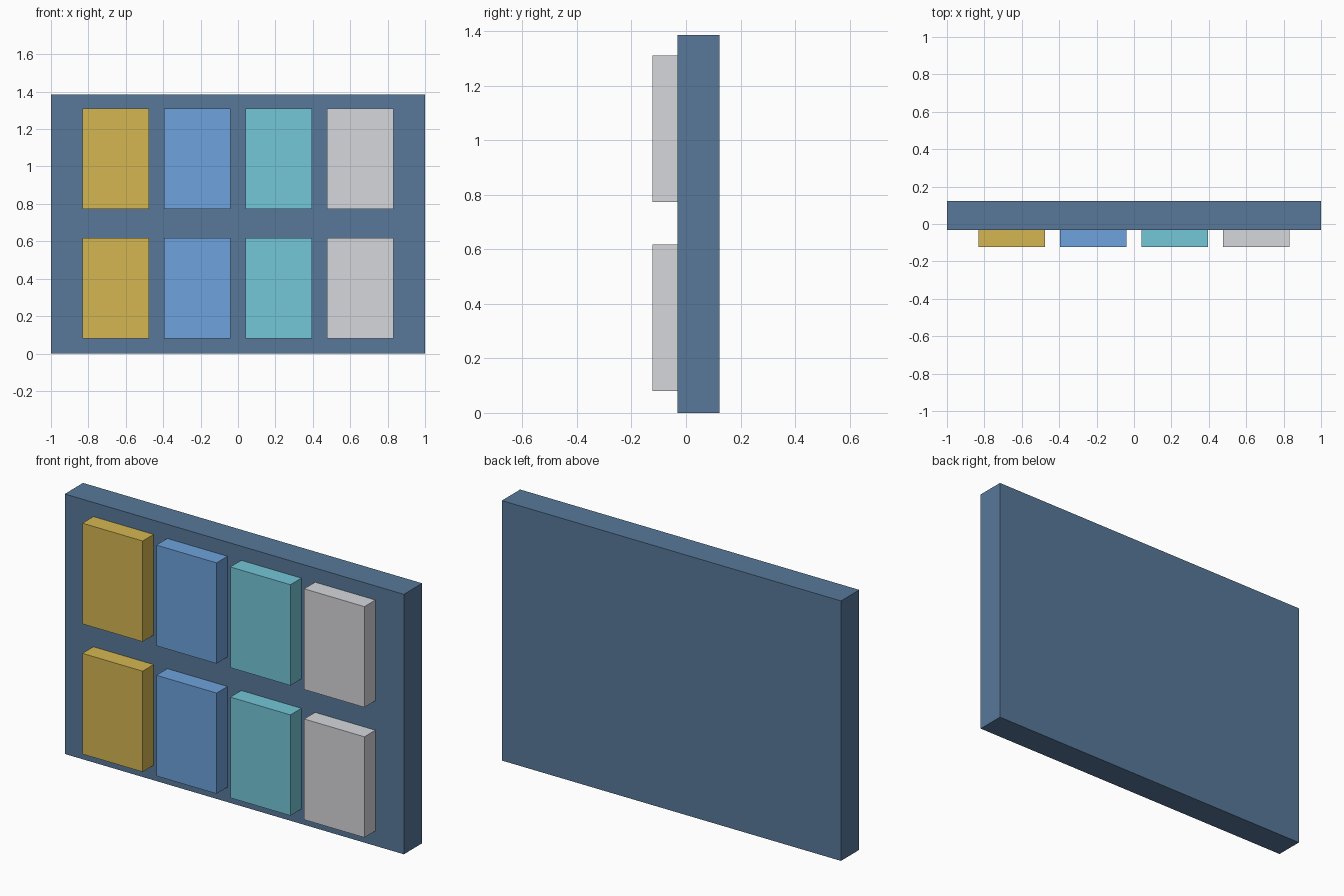
import bpy

if "Cube" in bpy.data.objects:
    bpy.data.objects.remove(bpy.data.objects["Cube"])


def material(name, rgb):
    mat = bpy.data.materials.new(name)
    mat.diffuse_color = (*rgb, 1)
    mat.use_nodes = True
    mat.node_tree.nodes["Principled BSDF"].inputs["Base Color"].default_value = mat.diffuse_color
    return mat


def box(name, centre, size, mat):
    bpy.ops.mesh.primitive_cube_add(size=1, location=centre)
    obj = bpy.context.object
    obj.name = name
    obj.scale = size
    bpy.ops.object.transform_apply(location=False, rotation=False, scale=True)
    obj.data.materials.append(mat)
    return obj


HALF_DEPTH = 0.123
FACE_Y = -0.031      # front face of the backing board
HEIGHT = 1.386

# Backing board
board_blue = material("board_blue", (0.098, 0.19, 0.323))
box("backing_board", (0, (FACE_Y + HALF_DEPTH) / 2, HEIGHT / 2),
    (2, HALF_DEPTH - FACE_Y, HEIGHT), board_blue)

# Raised panels: four coloured columns in two rows
columns = [
    ("gold", (0.66, 0.47, 0.084)),
    ("blue", (0.156, 0.36, 0.716)),
    ("teal", (0.174, 0.565, 0.68)),
    ("white", (0.67, 0.68, 0.71)),
]
rows = [("lower", 0.348), ("upper", 1.042)]

for i, (colour, rgb) in enumerate(columns):
    mat = material(colour, rgb)
    x = (i - 1.5) * 0.436
    for row, z in rows:
        box(f"{row}_{colour}_panel", (x, (FACE_Y - HALF_DEPTH) / 2, z),
            (0.355, HALF_DEPTH + FACE_Y, 0.537), mat)
